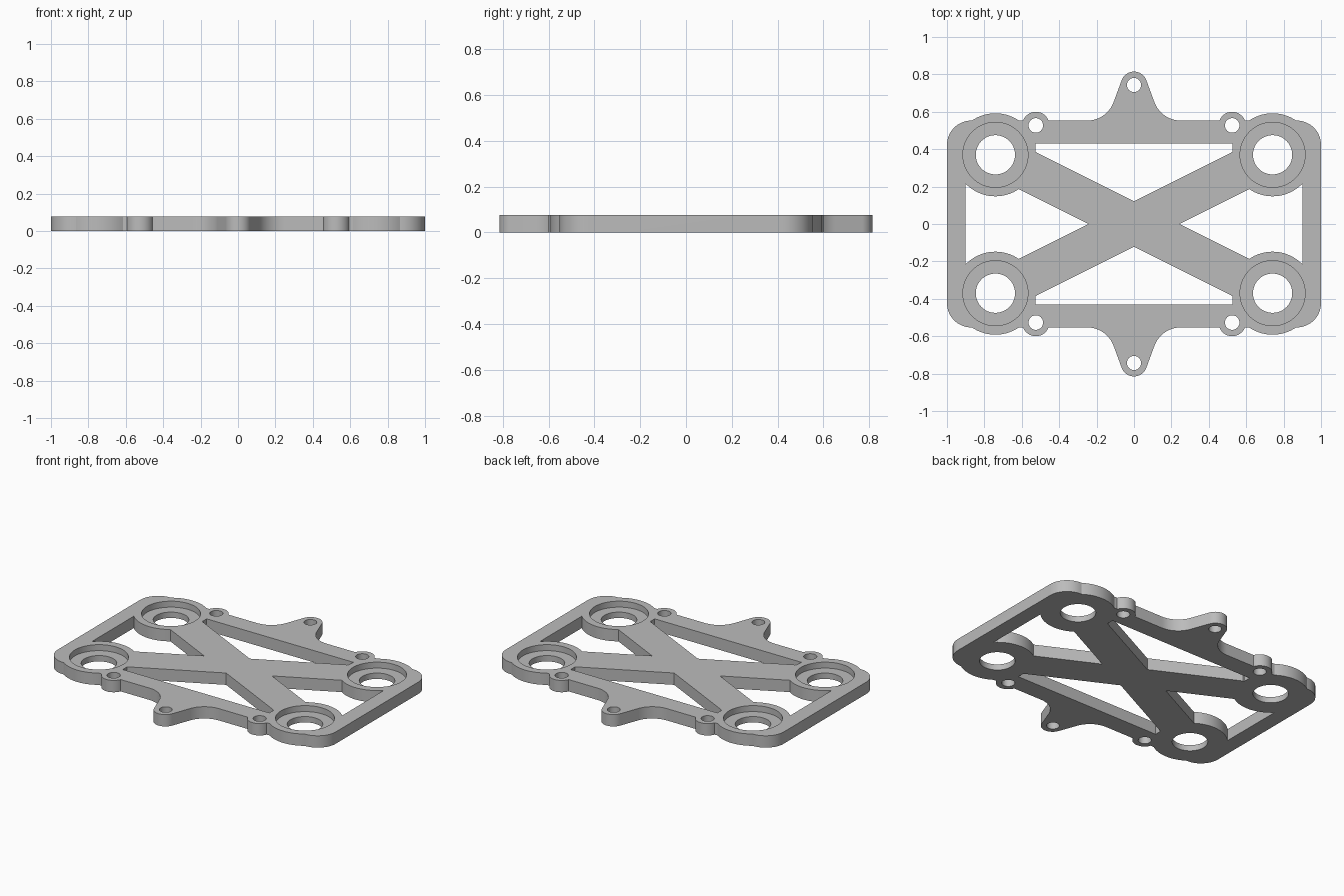
import bpy, bmesh, math
from mathutils import Vector

if "Cube" in bpy.data.objects:
    bpy.data.objects.remove(bpy.data.objects["Cube"])

H = 0.077          # plate thickness
FLOOR = 0.038      # floor height of the counterbores
SIGNS = [(sx, sy) for sx in (-1, 1) for sy in (-1, 1)]
step = 0           # every raw prism overshoots a little differently, then all are trimmed


def arc(cx, cy, r, a0, a1, n):
    return [(cx + r * math.cos(math.radians(a0 + (a1 - a0) * i / n)),
             cy + r * math.sin(math.radians(a0 + (a1 - a0) * i / n))) for i in range(n + 1)]


def circle(cx, cy, r, n=64):
    return arc(cx, cy, r, 0, 360, n)[:-1]


def prism(name, pts, z0=None, z1=None):
    global step
    step += 1
    over = 0.02 + 0.003 * step
    z0 = -over if z0 is None else z0
    z1 = H + over if z1 is None else z1
    bm = bmesh.new()
    face = bm.faces.new([bm.verts.new((x, y, z0)) for x, y in pts])
    ext = bmesh.ops.extrude_face_region(bm, geom=[face])
    bmesh.ops.translate(bm, vec=Vector((0, 0, z1 - z0)),
                        verts=[v for v in ext["geom"] if isinstance(v, bmesh.types.BMVert)])
    bmesh.ops.recalc_face_normals(bm, faces=bm.faces)
    me = bpy.data.meshes.new(name)
    bm.to_mesh(me)
    bm.free()
    ob = bpy.data.objects.new(name, me)
    bpy.context.collection.objects.link(ob)
    return ob


def combine(target, tool, op):
    bpy.context.view_layer.objects.active = target
    mod = target.modifiers.new("join", 'BOOLEAN')
    mod.operation, mod.solver, mod.object = op, 'EXACT', tool
    bpy.ops.object.modifier_apply(modifier=mod.name)
    bpy.data.objects.remove(tool, do_unlink=True)


# Rounded outer plate
R = 0.13
outline = []
for sx, sy, a in ((1, 1, 0), (-1, 1, 90), (-1, -1, 180), (1, -1, 270)):
    outline += arc(sx * (1 - R), sy * (0.553 - R), R, a, a + 90, 12)
plate = prism("mounting_plate", outline)

# Flared end tabs
tip = math.degrees(math.atan2(0.36, 0.93))
side = arc(0.25, 0.703, 0.15, 270, 180 + tip, 14)
tab = [(0.25, 0.48)] + side + arc(0, 0.745, 0.07, tip, 180 - tip, 24)
tab += [(-x, y) for x, y in reversed(side)] + [(-0.25, 0.48)]
for sy in (-1, 1):
    combine(plate, prism("tab", [(x, sy * y) for x, y in tab]), 'UNION')

# Small screw ears
for sx, sy in SIGNS:
    combine(plate, prism("ear", circle(sx * 0.525, sy * 0.527, 0.073, 40)), 'UNION')

# Open centre of the frame
combine(plate, prism("window", [(-0.9, -0.431), (0.9, -0.431), (0.9, 0.431), (-0.9, 0.431)]),
        'DIFFERENCE')

# Large corner bosses
for sx, sy in SIGNS:
    combine(plate, prism("boss", circle(sx * 0.741, sy * 0.37, 0.222, 72)), 'UNION')

# Diagonal cross bars
for s in (-1, 1):
    d = Vector((0.741, s * 0.37))
    n = Vector((-d.y, d.x)).normalized() * 0.109
    combine(plate, prism("cross_bar", [tuple(p) for p in (-d - n, d - n, d + n, -d + n)]), 'UNION')

# Trim the inner window ends square
for sy in (-1, 1):
    pts = [(-0.527, 0.431), (0.527, 0.431), (0.527, 0.387), (0, 0.1225), (-0.527, 0.387)]
    combine(plate, prism("window_end", [(x, sy * y) for x, y in pts]), 'DIFFERENCE')

# Trim to the final thickness
combine(plate, prism("slab", [(-2, -2), (2, -2), (2, 2), (-2, 2)], 0, H), 'INTERSECT')

# Counterbores, through holes and screw holes
for sx, sy in SIGNS:
    combine(plate, prism("counterbore", circle(sx * 0.741, sy * 0.37, 0.174, 64), FLOOR), 'DIFFERENCE')
    combine(plate, prism("bore", circle(sx * 0.741, sy * 0.37, 0.105, 48)), 'DIFFERENCE')
    combine(plate, prism("ear_hole", circle(sx * 0.525, sy * 0.527, 0.039, 32)), 'DIFFERENCE')
for sy in (-1, 1):
    combine(plate, prism("tab_hole", circle(0, sy * 0.743, 0.038, 32)), 'DIFFERENCE')

# Grey finish, smooth round walls with sharp rims
grey = bpy.data.materials.new("plain grey")
grey.diffuse_color = (0.5, 0.5, 0.5, 1)
grey.use_nodes = True
grey.node_tree.nodes["Principled BSDF"].inputs["Base Color"].default_value = grey.diffuse_color
plate.data.materials.clear()
plate.data.materials.append(grey)
for p in plate.data.polygons:
    p.material_index = 0
bpy.context.view_layer.objects.active = plate
plate.select_set(True)
bpy.ops.object.shade_smooth_by_angle(angle=math.radians(30))
